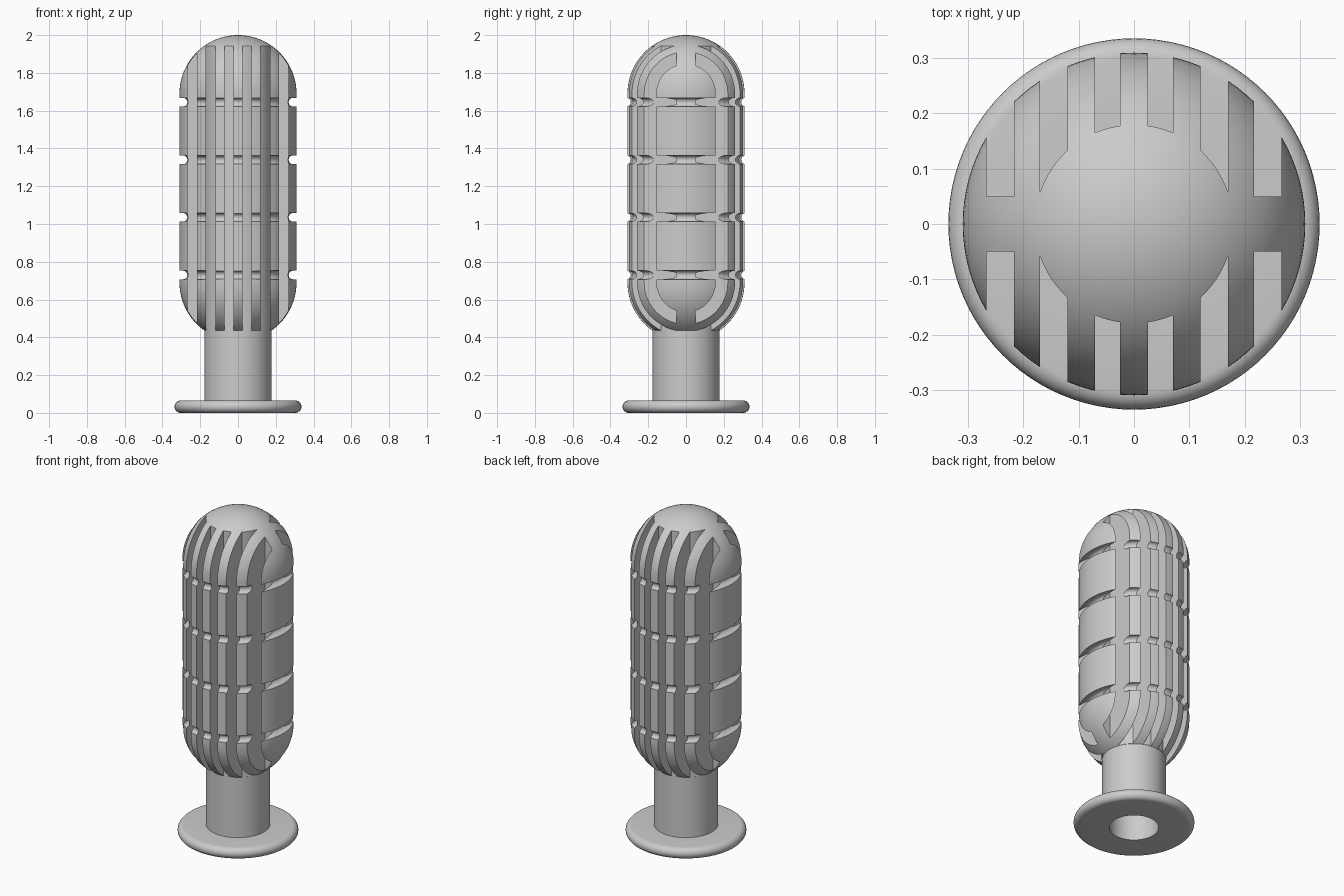
import bpy, bmesh, math
from math import sin, cos, pi, sqrt

if "Cube" in bpy.data.objects:
    bpy.data.objects.remove(bpy.data.objects["Cube"])

def make(name, bm):
    bmesh.ops.recalc_face_normals(bm, faces=bm.faces[:])
    me = bpy.data.meshes.new(name)
    bm.to_mesh(me)
    bm.free()
    ob = bpy.data.objects.new(name, me)
    bpy.context.collection.objects.link(ob)
    return ob

def lathe(bm, profile, closed=True, n=96, sy=1.0):
    """Revolve (r, z) points about z; points with r = 0 become poles."""
    rings = []
    for r, z in profile:
        if r == 0:
            rings.append([bm.verts.new((0, 0, z))] * n)
        else:
            rings.append([bm.verts.new((r * cos(2*pi*i/n), sy * r * sin(2*pi*i/n), z)) for i in range(n)])
    pairs = list(zip(rings, rings[1:])) + ([(rings[-1], rings[0])] if closed else [])
    for a, b in pairs:
        for i in range(n):
            j = (i + 1) % n
            bm.faces.new(list(dict.fromkeys((a[i], a[j], b[j], b[i]))))

def cut(ob, cutter):
    m = ob.modifiers.new("cut", 'BOOLEAN')
    m.operation, m.solver, m.object = 'DIFFERENCE', 'EXACT', cutter
    bpy.context.view_layer.objects.active = ob
    bpy.ops.object.modifier_apply(modifier=m.name)
    bpy.data.objects.remove(cutter)

R, NECK, Z0, Z1 = 0.31, 0.178, 0.69, 1.69

# Whole turned body: bore, rounded flange, neck and capsule head
a0 = math.acos(NECK / R)
profile = [(0, 1.7), (0.137, 1.7), (0.137, 0.0)]
profile += [(0.303 + 0.033 * cos(t * pi / 12), 0.033 + 0.033 * sin(t * pi / 12)) for t in range(-6, 7)]
profile += [(NECK, 0.066)]
profile += [(R * cos(a), Z0 + R * sin(a)) for a in [-a0 * (1 - k / 12) for k in range(13)]]
profile += [(R * cos(k * pi / 48), Z1 + R * sin(k * pi / 48)) for k in range(24)] + [(0, Z1 + R)]
bm = bmesh.new()
lathe(bm, profile, closed=False)
body = make("finned_handle", bm)

# Upright slots between the fins, stopping at the central core
bm = bmesh.new()
for x0, x1 in ((0.025, 0.071), (0.12, 0.17), (0.217, 0.267)):
    for sx in (1, -1):
        for sy in (1, -1):
            res = bmesh.ops.create_cube(bm, size=1)
            for v in res['verts']:
                v.co.x = sx * ((x0 + x1) / 2 + v.co.x * (x1 - x0))
                v.co.y = sy * (0.225 + v.co.y * 0.35)
                v.co.z = 1.2 + v.co.z * 1.8
slots = make("slot_cutter", bm)
bm = bmesh.new()
lathe(bm, [(0, 0.1), (0.1795, 0.1), (0.1795, 2.4), (0, 2.4)], closed=False)
cut(slots, make("core_cutter", bm))
cut(body, slots)

# Four round-bottomed ring grooves, deeper at the sides
bm = bmesh.new()
h = 0.023
for z in (0.73, 1.035, 1.34, 1.645):
    arc = [(0.268 + h - h * cos(t * pi / 8), z + h * sin(t * pi / 8)) for t in range(-4, 5)]
    lathe(bm, arc + [(0.45, z + h), (0.45, z - h)], sy=1.09)
cut(body, make("groove_cutter", bm))

body.select_set(True)
bpy.context.view_layer.objects.active = body
bpy.ops.object.shade_smooth_by_angle(angle=math.radians(30))
